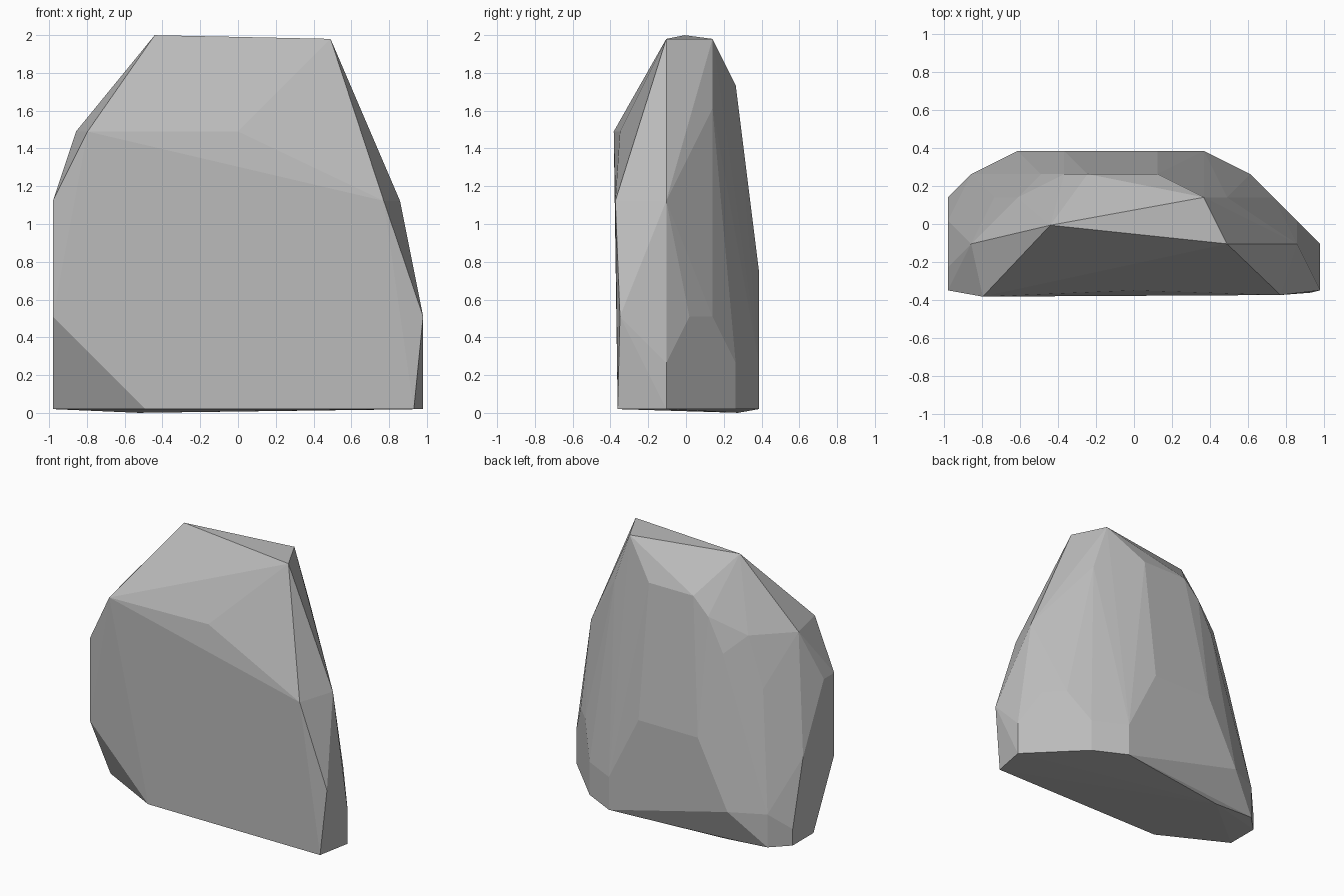
import bpy
import bmesh

cube = bpy.data.objects.get("Cube")
if cube:
    bpy.data.objects.remove(cube, do_unlink=True)

STEP = 0.1225           # spacing of the rock's chiselled corners
Y_SHIFT, BASE = 0.018, 0.02

# Corner points of the boulder, grouped by height, in steps
LEVELS = {
    -0.16: [(-4.3, 2.1)],
    0: [(-8, 1), (-7, 2), (-8, -1), (3, 3), (5, 2), (8, -1), (-4, -3.1), (7.6, -3.1)],
    1: [(-8, 1)],
    2: [(-7, 2), (-5, 3), (3, 3), (5, 2), (8, -1)],
    4: [(-8, -3), (8, -3), (7, 0), (6, 1)],
    5: [(-8, 0)],
    6: [(-3, 3), (1, 3)],
    9: [(-8, -3), (-8, -2), (6.3, -3.2), (7, -1), (-6, 1)],
    11: [(-4, 2)],
    12: [(-6.5, -3.27), (-7, -1), (-5, 1), (0, -3)],
    13: [(-3, 2), (4, 1)],
    14: [(-2, 2), (1, 2)],
    16: [(4, -1), (3, 1)],
    16.16: [(-3.6, -0.2)],
}


def make_material(name, color):
    mat = bpy.data.materials.new(name)
    mat.use_nodes = True
    mat.diffuse_color = color
    shader = next(n for n in mat.node_tree.nodes if n.type == "BSDF_PRINCIPLED")
    shader.inputs["Base Color"].default_value = color
    return mat


# Wrap the corners in a faceted convex shell
bm = bmesh.new()
for level, corners in LEVELS.items():
    for x, y in corners:
        bm.verts.new((x * STEP, y * STEP + Y_SHIFT, level * STEP + BASE))
bmesh.ops.convex_hull(bm, input=bm.verts[:])
spare = [v for v in bm.verts if not v.link_faces]
bmesh.ops.delete(bm, geom=spare, context="VERTS")

# Merge nearly coplanar triangles into flat facets
bmesh.ops.dissolve_limit(bm, angle_limit=0.01, verts=bm.verts[:], edges=bm.edges[:])
bmesh.ops.recalc_face_normals(bm, faces=bm.faces[:])

mesh = bpy.data.meshes.new("boulder")
bm.to_mesh(mesh)
bm.free()
mesh.materials.append(make_material("stone_grey", (0.5, 0.5, 0.5, 1)))
boulder = bpy.data.objects.new("boulder", mesh)
bpy.context.collection.objects.link(boulder)
